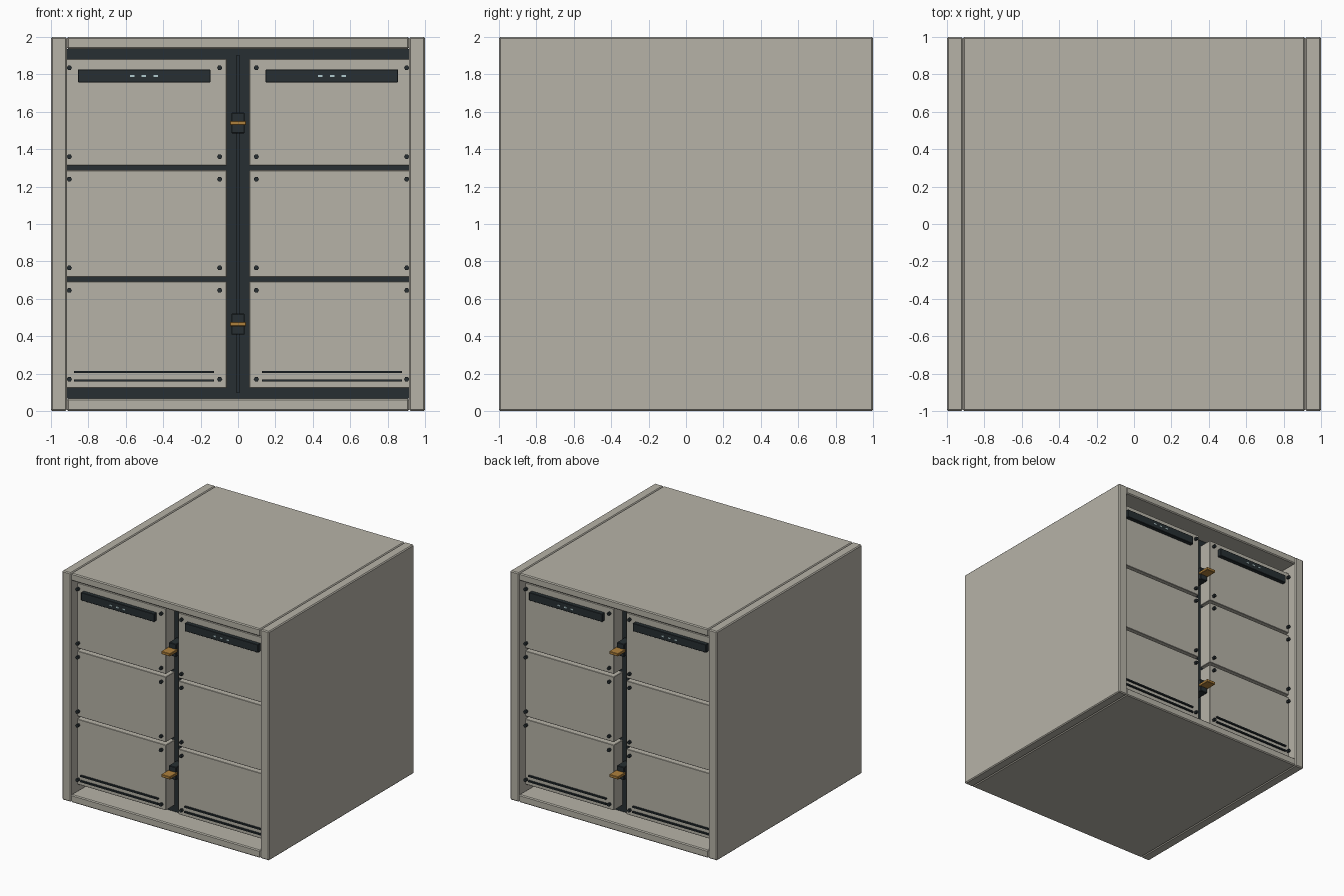
import bpy, bmesh, math
from mathutils import Matrix

if "Cube" in bpy.data.objects:
    bpy.data.objects.remove(bpy.data.objects["Cube"])


def material(name, rgb):
    m = bpy.data.materials.new(name)
    m.diffuse_color = (*rgb, 1)
    m.use_nodes = True
    m.node_tree.nodes["Principled BSDF"].inputs["Base Color"].default_value = m.diffuse_color
    return m


BEIGE = material("beige_paint", (0.47, 0.45, 0.39))
DARK = material("dark_metal", (0.02, 0.028, 0.032))
ORANGE = material("orange_latch", (0.43, 0.22, 0.045))
LIGHT = material("pale_light", (0.45, 0.6, 0.62))


def finish(name, bm, mat, mirror, bevel=0):
    me = bpy.data.meshes.new(name)
    bm.to_mesh(me)
    bm.free()
    me.materials.append(mat)
    ob = bpy.data.objects.new(name, me)
    bpy.context.collection.objects.link(ob)
    if bevel:
        b = ob.modifiers.new("bevel", "BEVEL")
        b.width, b.segments = bevel, 1
    if mirror:
        m = ob.modifiers.new("mirror", "MIRROR")
        m.use_axis = ["X" in mirror, "Y" in mirror, "Z" in mirror]
        m.use_mirror_merge = False
    return ob


def box(name, x, y, z, mat, mirror="", bevel=0):
    """Box from (min, max) ranges, mirrored about the world axes."""
    bm = bmesh.new()
    bmesh.ops.create_cube(bm, size=1)
    for v in bm.verts:
        for i, (lo, hi) in enumerate((x, y, z)):
            v.co[i] = lo if v.co[i] < 0 else hi
    return finish(name, bm, mat, mirror, bevel)


# Outer shell: side walls, top and bottom slabs
box("side_wall", (0.915, 1), (-1, 1), (0, 2), BEIGE, "X", 0.008)
box("top_slab", (-0.915, 0.915), (-1, 1), (1.935, 2), BEIGE, bevel=0.008)
box("bottom_slab", (-0.915, 0.915), (-1, 1), (0, 0.067), BEIGE, bevel=0.008)

# Dark core behind the panels, with a centre seam strip
box("inner_core", (-0.915, 0.915), (-0.79, 0.79), (0.067, 1.935), DARK)
box("centre_strip", (-0.012, 0.012), (-0.81, -0.78), (0.1, 1.9), DARK, "Y")

# Door panels and their hex bolts, front and back
PANEL_Y = -0.91
bolts = bmesh.new()
for row in range(3):
    zc = 0.4075 + 0.595 * row
    box("door_panel_%d" % row, (0.06, 0.918), (PANEL_Y, -0.78),
        (zc - 0.285, zc + 0.285), BEIGE, "XY", 0.003)
    for bx in (0.098, 0.902):
        for dz in (-0.2375, 0.2375):
            mat = (Matrix.Translation((bx, -0.92, zc + dz))
                   @ Matrix.Rotation(math.pi / 2, 4, "X")
                   @ Matrix.Rotation(math.pi / 6, 4, "Z"))
            geo = bmesh.ops.create_cone(bolts, cap_ends=True, segments=6,
                                        radius1=0.014, radius2=0.014,
                                        depth=0.03, matrix=mat)
            # Turn each hexagon so a corner points sideways
            if max(v.co.x for v in geo["verts"]) - bx < 0.0135:
                bmesh.ops.rotate(bolts, verts=geo["verts"], cent=(bx, 0, zc + dz),
                                 matrix=Matrix.Rotation(math.pi / 6, 3, "Y"))
finish("panel_bolts", bolts, DARK, "XY")

# Control bars with three lights each
box("control_bar", (0.148, 0.855), (-0.945, -0.9), (1.757, 1.827), DARK, "XY", 0.003)
for i, lx in enumerate((0.44, 0.503, 0.565)):
    box("bar_light_%d" % i, (lx - 0.012, lx + 0.012), (-0.949, -0.94),
        (1.786, 1.797), LIGHT, "XY")

# Thin trim rails low on the bottom panels
for i, z in enumerate((0.163, 0.209)):
    box("trim_rail_%d" % i, (0.128, 0.877), (-0.925, -0.9),
        (z - 0.006, z + 0.006), DARK, "XY")

# Latches in the centre channel
for i, z in enumerate((0.465, 1.54)):
    box("latch_mount_%d" % i, (-0.036, 0.036), (-0.905, -0.78),
        (z - 0.056, z + 0.056), DARK, "Y", 0.004)
    box("latch_handle_%d" % i, (-0.043, 0.043), (-1, -0.89),
        (z - 0.012, z + 0.012), ORANGE, "Y", 0.003)
